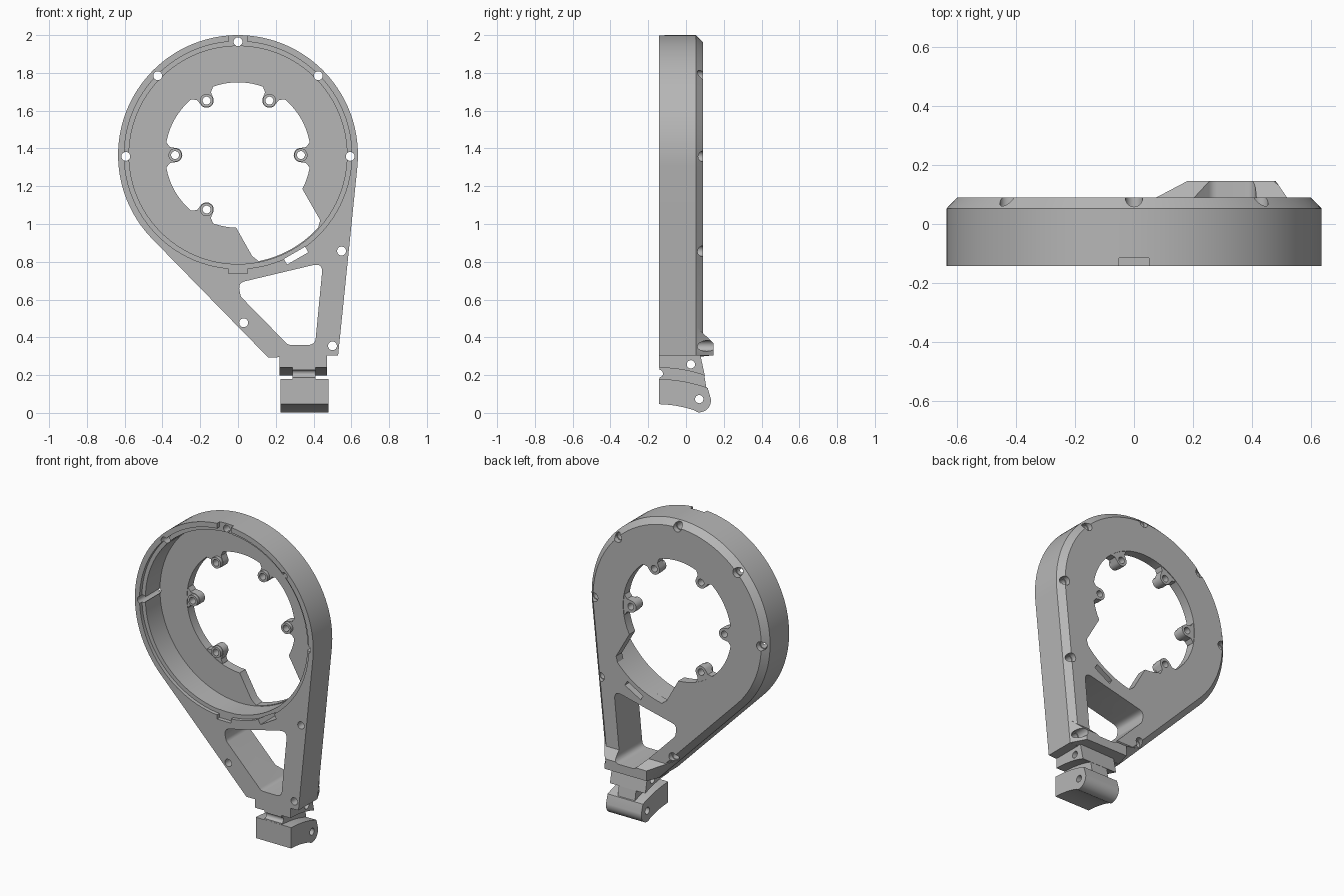
import bpy, bmesh, math
from mathutils import Vector

if "Cube" in bpy.data.objects:
    bpy.data.objects.remove(bpy.data.objects["Cube"], do_unlink=True)

grey = bpy.data.materials.new("plain_grey")
grey.use_nodes = True
grey.diffuse_color = (0.47, 0.47, 0.47, 1)
grey.node_tree.nodes["Principled BSDF"].inputs["Base Color"].default_value = grey.diffuse_color

CX, CZ, R = 0.0, 1.365, 0.635      # ring centre and radius
FRONT, EDGE, BACK = -0.142, 0.052, 0.09
FLOOR = 0.03                       # inside face of the back plate


def loft(name, rings):
    """Closed solid through rings of equal point count."""
    bm = bmesh.new()
    loops = [[bm.verts.new(p) for p in ring] for ring in rings]
    n = len(loops[0])
    for a, b in zip(loops, loops[1:]):
        for i in range(n):
            j = (i + 1) % n
            bm.faces.new((a[i], a[j], b[j], b[i]))
    bm.faces.new(loops[0])
    bm.faces.new(loops[-1])
    bmesh.ops.recalc_face_normals(bm, faces=bm.faces)
    me = bpy.data.meshes.new(name)
    bm.to_mesh(me)
    bm.free()
    me.materials.append(grey)
    ob = bpy.data.objects.new(name, me)
    bpy.context.collection.objects.link(ob)
    return ob


def prism(name, pts, a, b):
    """Extrude an (x, z) outline along y."""
    return loft(name, [[(x, y, z) for x, z in pts] for y in (a, b)])


def side_prism(name, pts, a, b):
    """Extrude a (y, z) outline along x."""
    return loft(name, [[(x, y, z) for y, z in pts] for x in (a, b)])


def arc(cx, cz, r, a0, a1, n):
    angles = [math.radians(a0 + (a1 - a0) * i / n) for i in range(n + 1)]
    return [(cx + r * math.cos(t), cz + r * math.sin(t)) for t in angles]


def circle(cx, cz, r, n=24):
    return arc(cx, cz, r, 0, 360, n)[:-1]


def curve(p, q, s, n=8):
    """Quadratic curve from p to s, pulled towards q."""
    p, q, s = Vector(p), Vector(q), Vector(s)
    ts = [i / n for i in range(n + 1)]
    return [tuple(p * (1 - t) ** 2 + q * 2 * t * (1 - t) + s * t * t) for t in ts]


def rounded(pts, r):
    out = []
    for i, p in enumerate(pts):
        p = Vector(p)
        u = (Vector(pts[i - 1]) - p).normalized()
        v = (Vector(pts[(i + 1) % len(pts)]) - p).normalized()
        reach = r / math.tan(u.angle(v) / 2)
        out += curve(p + u * reach, p, p + v * reach)
    return out


def inset(pts, d):
    """Move a counter-clockwise outline inwards."""
    out = []
    for i, p in enumerate(pts):
        p = Vector(p)
        u = (p - Vector(pts[i - 1])).normalized()
        v = (Vector(pts[(i + 1) % len(pts)]) - p).normalized()
        n1, n2 = Vector((-u.y, u.x)), Vector((-v.y, v.x))
        out.append(tuple(p + (n1 + n2) * d / (1 + n1.dot(n2))))
    return out


def combine(target, tool, op="DIFFERENCE"):
    mod = target.modifiers.new("combine", "BOOLEAN")
    mod.operation, mod.solver, mod.object = op, "EXACT", tool
    bpy.context.view_layer.objects.active = target
    bpy.ops.object.modifier_apply(modifier=mod.name)
    bpy.data.objects.remove(tool, do_unlink=True)


def tangent(p, side):
    dx, dz = p[0] - CX, p[1] - CZ
    return math.degrees(math.atan2(dz, dx) + side * math.acos(R / math.hypot(dx, dz)))


# Teardrop housing with a chamfered back edge
low_left, low_right = (0.16, 0.293), (0.53, 0.305)
a0, a1 = tangent(low_right, 1), tangent(low_left, -1) + 360
outline = arc(CX, CZ, R, a0, a1, 80) + [low_left, low_right]
rear = inset(outline, 0.036)
body = loft("housing", [[(x, y, z) for x, z in pts]
                        for pts, y in ((outline, FRONT), (outline, EDGE), (rear, BACK))])

# Raised bump at the lower back
base = [(0.0, 0.46), (0.545, 0.46), (0.53, 0.305), (0.16, 0.295)]
crest = [(0.18, 0.37), (0.48, 0.37), (0.48, 0.305), (0.18, 0.305)]
bump = loft("bump", [[(x, y, z) for x, z in base] for y in (0.0, 0.05)]
            + [[(x, 0.145, z) for x, z in crest]])
combine(body, bump, "UNION")

# Cavity, lid recess and central opening
for name, r, y0, y1 in (("cavity", 0.577, -0.3, FLOOR),
                        ("lid_recess", 0.602, -0.3, -0.118),
                        ("opening", 0.385, -0.05, 0.3)):
    combine(body, prism(name, circle(CX, CZ, r, 96), y0, y1))

# Wedge-shaped window in the back plate
window = [(0.1, 1.15), (-0.015, 0.99), (0.075, 0.83)]
window += arc(CX, CZ, 0.572, -79, -42, 16) + [(0.435, 1.02), (0.335, 1.195)]
combine(body, prism("window", window, -0.02, 0.3))

# Triangular opening in the tail
triangle = [(0.0, 0.688), (0.45, 0.795), (0.408, 0.36), (0.265, 0.36), (0.015, 0.615)]
combine(body, prism("tail_opening", rounded(triangle, 0.04), -0.3, 0.3))

# Lid notches and the slanted slot
for z0, z1 in ((0.738, 0.8), (1.93, 2.1)):
    notch = [(-0.05, z0), (0.05, z0), (0.05, z1), (-0.05, z1)]
    combine(body, prism("notch", notch, -0.3, -0.115))
out_dir = Vector((0.5, -math.sqrt(0.75)))
tan_dir = Vector((-out_dir.y, out_dir.x))
slot = [Vector((CX, CZ)) + out_dir * r + tan_dir * t
        for r, t in ((0.598, -0.065), (0.598, 0.065), (0.632, 0.065), (0.632, -0.065))]
combine(body, prism("slot", [tuple(p) for p in slot], -0.3, 0.3))

# Five flared mounting tabs with hollow bosses
for deg in (0, 60, 120, 180, 240):
    t = math.radians(deg)

    def turn(pts):
        return [(CX + x * math.cos(t) - z * math.sin(t),
                 CZ + x * math.sin(t) + z * math.cos(t)) for x, z in pts]
    tab = arc(0.333, 0, 0.038, 90, 270, 14)
    tab += [(0.36, -0.042), (0.378, -0.065), (0.42, -0.07),
            (0.42, 0.07), (0.378, 0.065), (0.36, 0.042)]
    combine(body, prism("tab", turn(tab), 0.033, 0.086), "UNION")
    combine(body, prism("boss", turn(circle(0.333, 0, 0.035)), 0.012, 0.08), "UNION")
    combine(body, prism("boss_hole", turn(circle(0.333, 0, 0.021)), -0.3, 0.3))

# Screw holes round the rim, counterbored at the back
screws = [(0, 1.965), (0.425, 1.785), (-0.425, 1.785), (0.594, 1.358),
          (-0.594, 1.358), (0.548, 0.857), (0.03, 0.477), (0.5, 0.355)]
for x, z in screws:
    combine(body, prism("screw_hole", circle(x, z, 0.0235), -0.3, 0.3))
    combine(body, prism("counterbore", circle(x, z, 0.029), 0.058, 0.3))

# Hinge arm: upper block, narrow web and rounded lower block
upper = [(FRONT, 0.31), (0.075, 0.31)] + curve((0.1, 0.197), (0.0, 0.235), (FRONT, 0.24))
lower = curve((FRONT, 0.18), (0.0, 0.175), (0.115, 0.132))
lower += arc(0.07, 0.065, 0.062, 10, -100, 14)
lower += curve((0.045, 0.013), (-0.04, 0.043), (FRONT, 0.046))
web = [(FRONT + 0.001, 0.265), (FRONT + 0.001, 0.15), (0.112, 0.11), (0.09, 0.24)]
arm = side_prism("hinge_arm", upper, 0.22, 0.472)
combine(arm, side_prism("web", web, 0.288, 0.41), "UNION")
combine(arm, side_prism("lower_block", lower, 0.226, 0.478), "UNION")
for y, z, r in ((0.026, 0.257, 0.022), (0.07, 0.073, 0.022), (FRONT, 0.208, 0.02)):
    combine(arm, side_prism("pin_hole", circle(y, z, r), 0.0, 0.8))

# Smooth the round walls and keep hard edges crisp
bpy.ops.object.select_all(action="DESELECT")
for ob in (body, arm):
    ob.select_set(True)
    bpy.context.view_layer.objects.active = ob
bpy.ops.object.shade_smooth_by_angle(angle=math.radians(25))
